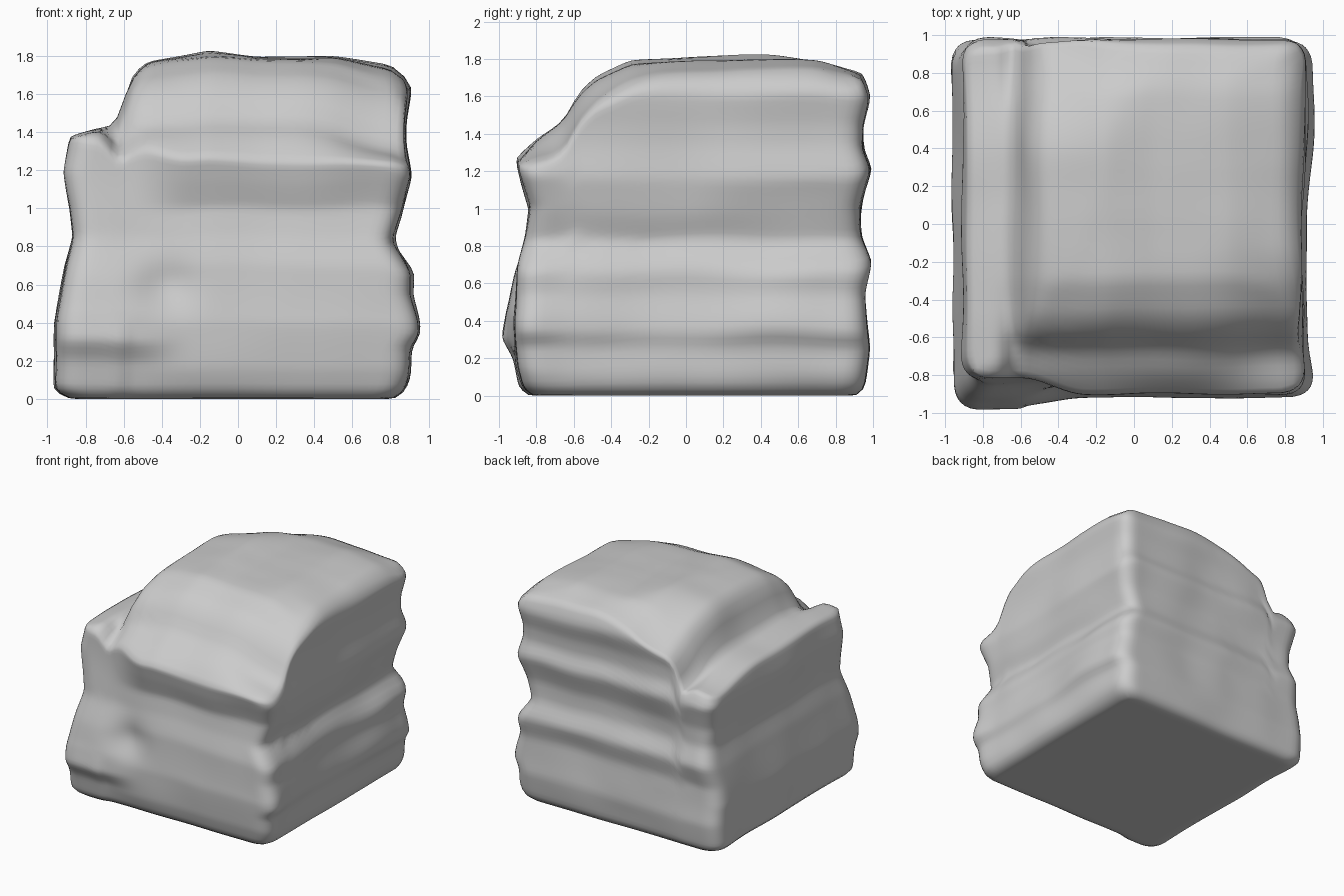
import bpy, bmesh, math
from mathutils import noise, Vector

if "Cube" in bpy.data.objects:
    bpy.data.objects.remove(bpy.data.objects["Cube"])


def interp(pts, t):
    if t <= pts[0][0]:
        return pts[0][1]
    for (a, p), (b, q) in zip(pts, pts[1:]):
        if t <= b:
            return p + (q - p) * (t - a) / (b - a)
    return pts[-1][1]


def smooth(a, b, t):
    t = min(1, max(0, (t - a) / (b - a)))
    return t * t * (3 - 2 * t)


# Side outlines: (height, offset)
LEFT = [(0, -.88), (.04, -.96), (.4, -.96), (.7, -.91), (.85, -.87), (1, -.88), (1.2, -.91), (1.38, -.88)]
RIGHT = [(0, .82), (.04, .88), (.12, .91), (.26, .91), (.34, .96), (.42, .95), (.55, .91), (.67, .92),
         (.82, .81), (1, .87), (1.17, .92), (1.34, .88), (1.45, .88), (1.63, .91), (1.75, .84)]
BACK = [(0, .91), (.04, .95), (.25, .98), (.55, .95), (.72, .99), (.86, .93), (1, .93), (1.2, .99),
        (1.32, .94), (1.45, .94), (1.6, .98), (1.76, .93)]
FRONT_L = [(0, -.82), (.04, -.87), (.2, -.91), (.3, -.97), (.45, -.96), (.65, -.91), (.85, -.84), (1.38, -.81)]
FRONT_R = [(0, -.82), (.04, -.87), (.15, -.9), (.4, -.92), (.7, -.9), (.85, -.86), (1, -.84), (1.14, -.88), (1.27, -.91)]

# Top outlines seen from the front and from the side
TOP_X = [(-.9, 1.37), (-.63, 1.44), (-.57, 1.69), (-.48, 1.77), (-.15, 1.835), (.1, 1.8), (.5, 1.8), (.82, 1.75), (.92, 1.66)]
TOP_Y = [(-.93, 1.25), (-.8, 1.38), (-.65, 1.48), (-.58, 1.62), (-.48, 1.71), (-.3, 1.79), (.3, 1.84), (.7, 1.82), (.95, 1.74)]


def top(x, y):
    hx, hy = interp(TOP_X, x), interp(TOP_Y, y)
    h = min(hx, hy)
    # Domed upper corners, lowest at the back left and front right
    upper = smooth(-.75, -.55, x)
    h -= .5 * upper * (1.84 - max(hx, hy))
    h -= .17 * upper * smooth(.35, .95, y) * smooth(.2, -.5, x)
    h -= .1 * smooth(.3, .9, x) * smooth(-.1, -.55, y) * smooth(-.95, -.7, y)
    return h - .09 * smooth(.2, .9, y) * smooth(-.5, -.75, x)


def place(u, v, w):
    # Round the upright corners
    r = .13
    iu, iv = max(-1 + r, min(1 - r, u)), max(-1 + r, min(1 - r, v))
    du, dv = u - iu, v - iv
    if du and dv:
        k = max(abs(du), abs(dv)) / math.hypot(du, dv)
        u, v = iu + du * k, iv + dv * k
    x, y = u * .92, v * .95
    for _ in range(3):
        z = (w + 1) / 2 * top(x, y)
        lo, hi = interp(LEFT, z), interp(RIGHT, z)
        # Layers are shallower along the front half of the right side
        hi -= .4 * max(0, hi - .86) * smooth(.7, 0, y) * smooth(-.9, -.6, y)
        x = lo + (u + 1) / 2 * (hi - lo)
        k = smooth(-.6, -.25, x)
        lo = interp(FRONT_L, z) * (1 - k) + interp(FRONT_R, z) * k
        if x < -.6:
            lo -= .02 * smooth(.5, .3, z)
        hi = interp(BACK, z)
        y = lo + (v + 1) / 2 * (hi - lo)
    # Chipped hollow on the front
    if v < -.9:
        y += .06 * math.exp(-((x + .38) ** 2 + (z - .6) ** 2) / .02)
    n = noise.noise_vector(Vector((x, y, z)) * 2.3) * .018
    return Vector((x + n.x, y + n.y, z + n.z * smooth(0, .3, z)))


# Boulder with stepped ledge and layered sides
bm = bmesh.new()
bmesh.ops.create_cube(bm, size=2)
bmesh.ops.subdivide_edges(bm, edges=bm.edges[:], cuts=47, use_grid_fill=True)
for vert in bm.verts:
    vert.co = place(*vert.co)
for _ in range(2):
    bmesh.ops.smooth_vert(bm, verts=bm.verts[:], factor=.4, use_axis_x=True, use_axis_y=True, use_axis_z=True)
base = min(v.co.z for v in bm.verts)
for vert in bm.verts:
    vert.co.z -= base
bmesh.ops.recalc_face_normals(bm, faces=bm.faces[:])
for f in bm.faces:
    f.smooth = True
mesh = bpy.data.meshes.new("boulder")
bm.to_mesh(mesh)
bm.free()
boulder = bpy.data.objects.new("boulder", mesh)
bpy.context.collection.objects.link(boulder)
